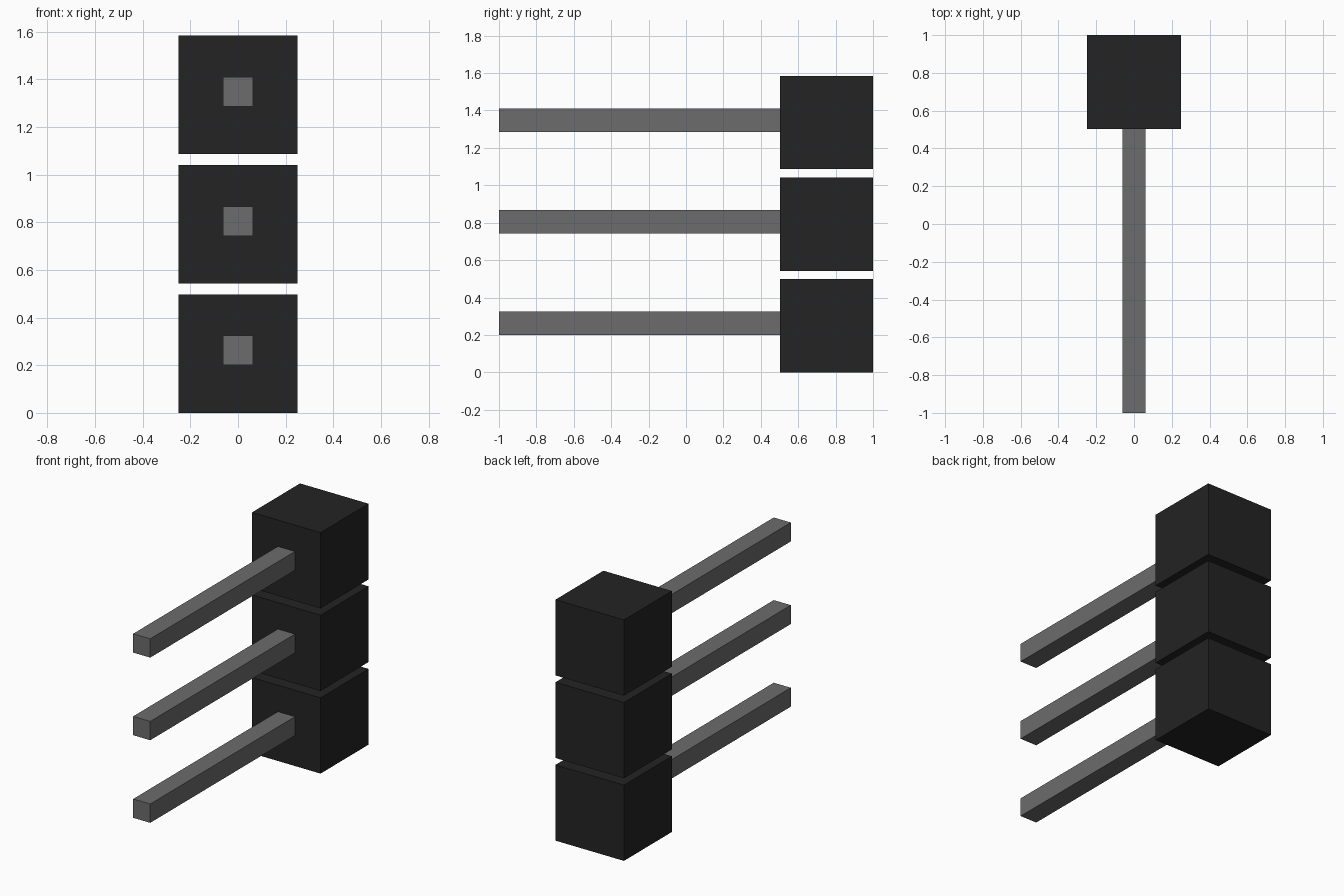
import bpy

cube = bpy.data.objects.get("Cube")
if cube:
    bpy.data.objects.remove(cube, do_unlink=True)


def make_material(name, value):
    mat = bpy.data.materials.new(name)
    mat.use_nodes = True
    colour = (value, value, value, 1)
    mat.diffuse_color = colour
    mat.node_tree.nodes["Principled BSDF"].inputs["Base Color"].default_value = colour
    return mat


def box(name, size, centre, mat):
    bpy.ops.mesh.primitive_cube_add(size=1, location=centre)
    obj = bpy.context.object
    obj.name = name
    obj.scale = size
    bpy.ops.object.transform_apply(location=False, rotation=False, scale=True)
    obj.data.materials.append(mat)
    return obj


black = make_material("block black", 0.017)
grey = make_material("rod grey", 0.15)

BLOCK = 0.498   # cube edge length
PITCH = 0.543   # vertical spacing of the repeated units
ROD = 0.124     # rod thickness
JOINT = 1 - BLOCK  # y of the block fronts

# Three stacked blocks, each with a square rod reaching forward
for i, level in enumerate(("lower", "middle", "upper")):
    base = i * PITCH
    box(level + "_block", (BLOCK,) * 3, (0, 1 - BLOCK / 2, base + BLOCK / 2), black)
    box(level + "_rod", (ROD, JOINT + 1, ROD), (0, (JOINT - 1) / 2, base + 0.262), grey)
